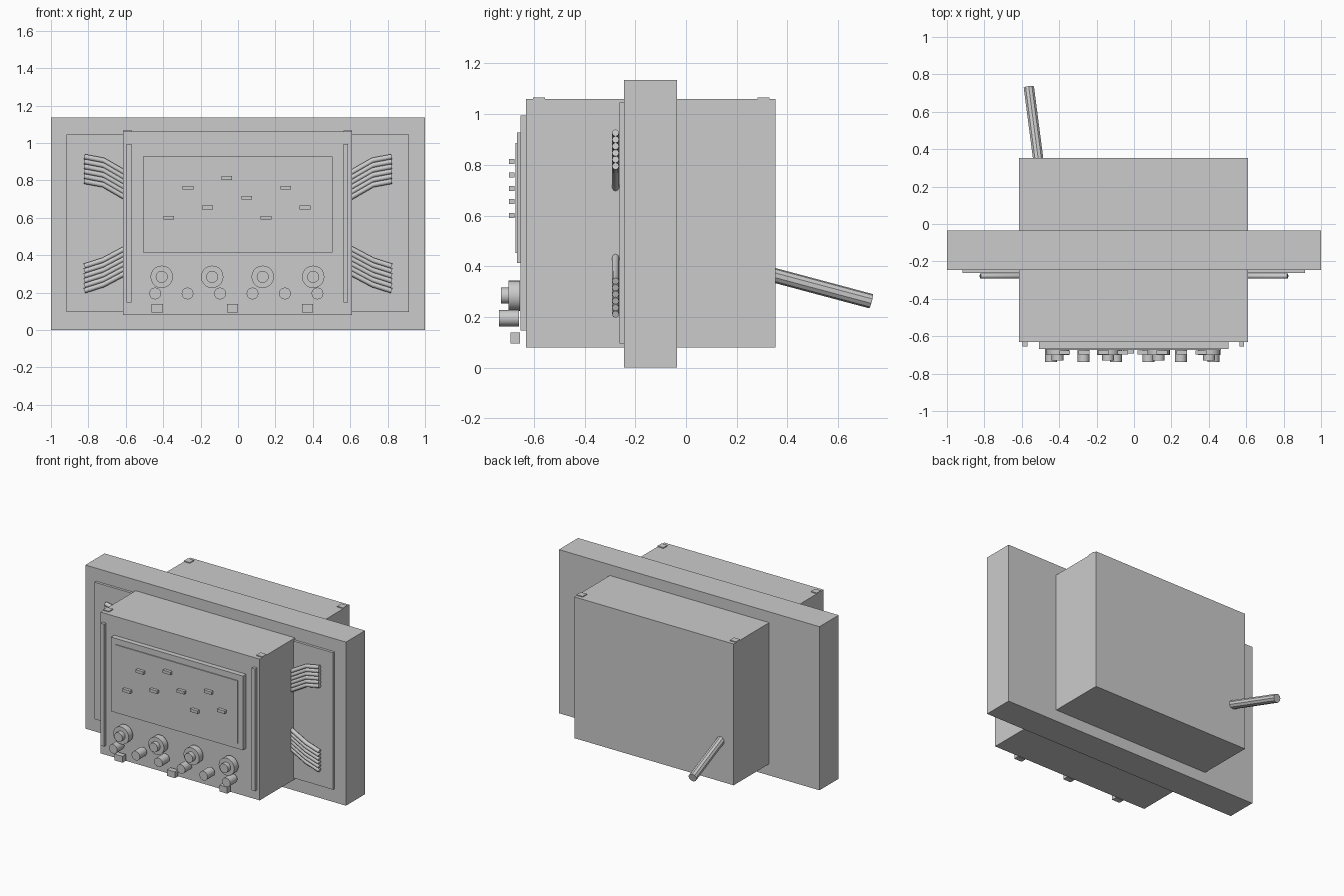
import bpy
from mathutils import Vector

cube = bpy.data.objects.get("Cube")
if cube:
    bpy.data.objects.remove(cube, do_unlink=True)

# One plain grey for every part
GREY = (0.6, 0.6, 0.6, 1)
grey = bpy.data.materials.new("plain_grey")
grey.diffuse_color = GREY
grey.use_nodes = True
grey.node_tree.nodes["Principled BSDF"].inputs["Base Color"].default_value = GREY


def box(name, x, y, z):
    """Box from its (min, max) range on each axis."""
    ranges = (x, y, z)
    bpy.ops.mesh.primitive_cube_add(size=1, location=[sum(r) / 2 for r in ranges])
    ob = bpy.context.object
    ob.name = name
    ob.scale = [r[1] - r[0] for r in ranges]
    bpy.ops.object.transform_apply(location=False, rotation=False)
    ob.data.materials.append(grey)
    return ob


def rod(name, start, end, radius, sides):
    """Capped cylinder between two points."""
    a, b = Vector(start), Vector(end)
    bpy.ops.mesh.primitive_cylinder_add(
        vertices=sides, radius=radius, depth=(b - a).length, location=(a + b) / 2)
    ob = bpy.context.object
    ob.name = name
    ob.rotation_euler = (b - a).to_track_quat("Z", "Y").to_euler()
    ob.data.materials.append(grey)
    bpy.ops.object.shade_smooth_by_angle()
    return ob


def strand(name, points, radius):
    """Thin tube through a few points."""
    curve = bpy.data.curves.new(name, "CURVE")
    curve.dimensions = "3D"
    curve.bevel_depth = radius
    curve.bevel_resolution = 2
    curve.use_fill_caps = True
    line = curve.splines.new("POLY")
    line.points.add(len(points) - 1)
    for p, co in zip(line.points, points):
        p.co = (*co, 1)
    curve.materials.append(grey)
    bpy.context.collection.objects.link(bpy.data.objects.new(name, curve))


# Main housing, wall panel and trim
box("housing", (-0.614, 0.609), (-0.632, 0.354), (0.08, 1.06))
box("wall_panel", (-1, 1), (-0.245, -0.035), (0, 1.135))
box("panel_inlay", (-0.918, 0.914), (-0.263, -0.24), (0.095, 1.045))
box("screen_bezel", (-0.508, 0.504), (-0.667, -0.63), (0.413, 0.928))
box("screen_glass", (-0.47, 0.466), (-0.673, -0.66), (0.452, 0.887))

for side, x in (("right", -0.583), ("left", 0.576)):
    box(f"{side}_front_strip", (x - 0.013, x + 0.013), (-0.654, -0.63), (0.147, 0.995))

# Small studs on the top corners
for side, x in (("right", -0.591), ("left", 0.586)):
    for end, y in (("front", -0.58), ("back", 0.306)):
        box(f"{end}_{side}_stud", (x - 0.023, x + 0.023), (y - 0.023, y + 0.023), (1.04, 1.066))

# Raised dashes on the screen
dashes = ((-0.37, 0.6), (-0.163, 0.655), (-0.268, 0.76), (-0.06, 0.813),
          (0.047, 0.707), (0.15, 0.6), (0.255, 0.76), (0.358, 0.655))
for i, (x, z) in enumerate(dashes):
    box(f"screen_dash_{i + 1}", (x - 0.029, x + 0.029), (-0.698, -0.677), (z - 0.01, z + 0.01))

# Controls below the screen
for i in range(4):
    x = -0.408 + 0.27 * i
    rod(f"dial_{i + 1}", (x, -0.655, 0.284), (x, -0.7, 0.284), 0.06, 20)
    rod(f"dial_cap_{i + 1}", (x, -0.69, 0.284), (x, -0.73, 0.284), 0.032, 16)
for i in range(6):
    x = -0.443 + 0.1735 * i
    rod(f"round_button_{i + 1}", (x, -0.658, 0.195), (x, -0.737, 0.195), 0.032, 12)
for i in range(3):
    x = -0.432 + 0.402 * i
    box(f"square_button_{i + 1}", (x - 0.03, x + 0.03), (-0.692, -0.655), (0.094, 0.138))

# Four ribbons of bent strands beside the housing
ribbons = (("upper", (0.926, 0.907, 0.838)), ("lower", (0.341, 0.373, 0.437)))
for level, heights in ribbons:
    for side, s in (("right", -1), ("left", 1)):
        for i in range(6):
            pts = [(s * x, -0.278, z - 0.0262 * i)
                   for x, z in zip((0.821, 0.72, 0.6), heights)]
            strand(f"{level}_{side}_strand_{i + 1}", pts, 0.014)

# Power cable leaving the back
rod("back_cable", (-0.506, 0.30, 0.377), (-0.562, 0.73, 0.262), 0.029, 10)
